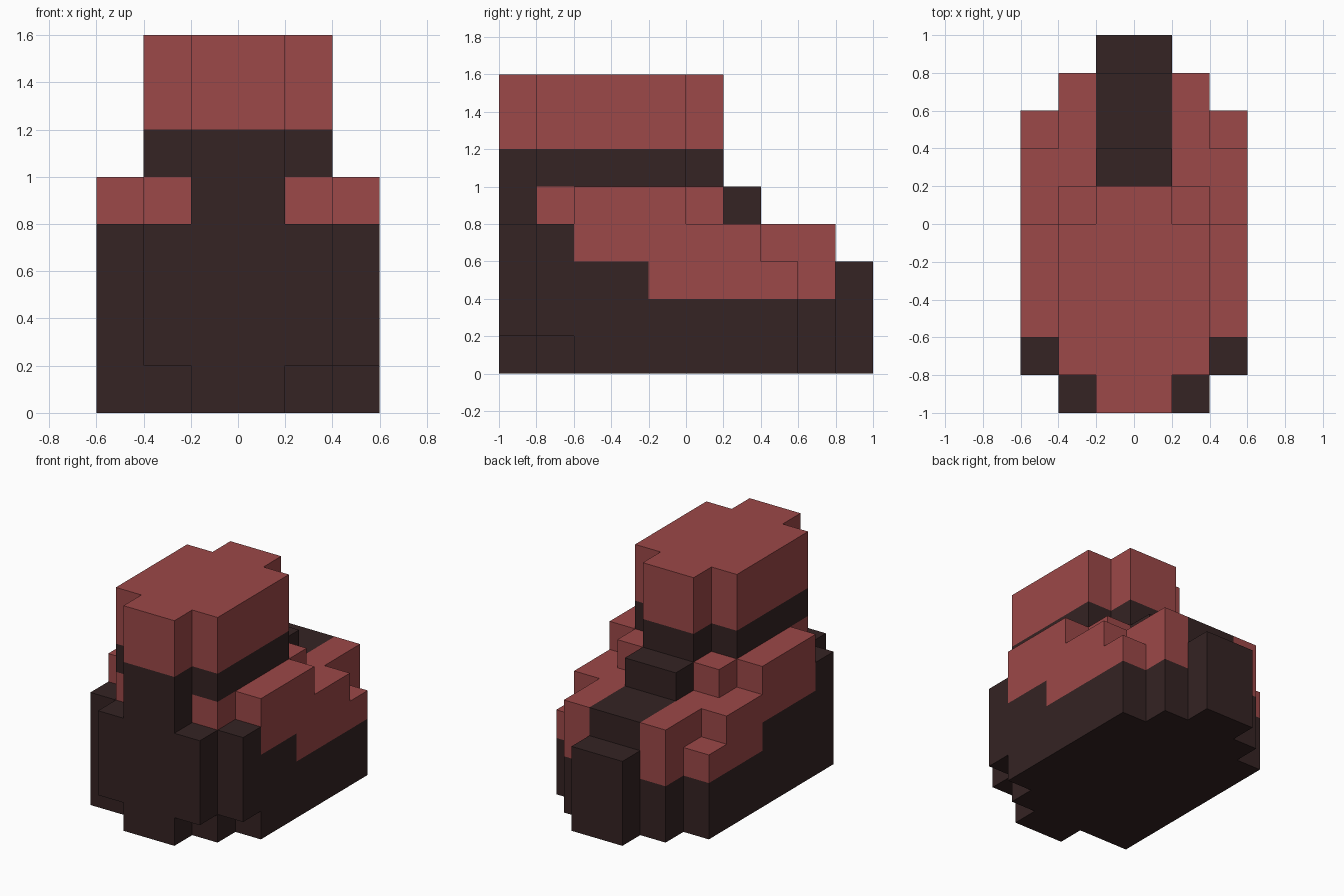
import bpy, bmesh, math

cube = bpy.data.objects.get("Cube")
if cube:
    bpy.data.objects.remove(cube, do_unlink=True)

UNIT = 0.2  # size of one block


def material(name, rgb):
    m = bpy.data.materials.new(name)
    m.use_nodes = True
    m.diffuse_color = (*rgb, 1)
    bsdf = m.node_tree.nodes["Principled BSDF"]
    bsdf.inputs["Base Color"].default_value = (*rgb, 1)
    bsdf.inputs["Roughness"].default_value = 0.9
    return m


RED = material("brick red", (0.332, 0.065, 0.065))
DARK = material("dark brown", (0.035, 0.0168, 0.0168))


def box(x, y, z):
    """Grid cells filling the given block ranges."""
    return {(i, j, k) for i in range(*x) for j in range(*y) for k in range(*z)}


def mirror(cells):
    return {(-1 - i, j, k) for i, j, k in cells}


MID, INNER, OUTER = (-1, 1), (1, 2), (2, 3)  # strips across the width


def layer(z, mid, inner):
    """A cross-shaped slab: long centre strip and shorter inner strips."""
    side = box(INNER, inner, z)
    return box(MID, mid, z) | side | mirror(side)


def side_base(foot, step):
    """Dark lower flank; foot is its front at ground level, step the colour step."""
    return (box(INNER, (-4, 4), (0, 1)) | box(INNER, (-5, 4), (1, 2))
            | box(INNER, (-5, -3), (2, 4))
            | box(OUTER, (foot, 3), (0, 1)) | box(OUTER, (-4, 3), (1, 2))
            | box(OUTER, (-4, -3), (2, 4)) | box(OUTER, (-3, step), (2, 3)))


def side_shell(step):
    """Red upper flank, stepping down toward the back."""
    return (box(INNER, (-3, 4), (2, 4)) | box(INNER, (-4, 1), (4, 5))
            | box(OUTER, (step, 3), (2, 3)) | box(OUTER, (-3, 2), (3, 4))
            | box(OUTER, (-3, 0), (4, 5)))


# Centre spine, stepping down toward the back
spine = (box(MID, (-5, 5), (0, 3)) | box(MID, (-5, 4), (3, 4))
         | box(MID, (-5, 2), (4, 5)))

parts = {
    "lower_body": (spine | side_base(-3, -1) | mirror(side_base(-4, 0)), DARK),
    "left_shell": (side_shell(-1), RED),
    "right_shell": (mirror(side_shell(0)), RED),
    "neck": (layer((5, 6), (-5, 1), (-4, 0)), DARK),
    "cap": (layer((6, 8), (-5, 1), (-4, 0)), RED),
}
solid = set().union(*(cells for cells, _ in parts.values()))


def build(name, cells, mat):
    """Skin the cells with outer faces only, then merge flat areas."""
    bm = bmesh.new()
    for cell in sorted(cells):
        for axis in range(3):
            u, v = (axis + 1) % 3, (axis + 2) % 3
            for side in (0, 1):
                near = list(cell)
                near[axis] += 2 * side - 1
                if tuple(near) in solid:
                    continue
                ring = []
                for a, b in ((0, 0), (1, 0), (1, 1), (0, 1)):
                    p = list(cell)
                    p[axis] += side
                    p[u] += a
                    p[v] += b
                    ring.append(bm.verts.new([c * UNIT for c in p]))
                bm.faces.new(ring if side else ring[::-1])
    bmesh.ops.remove_doubles(bm, verts=bm.verts, dist=0.001)
    bmesh.ops.dissolve_limit(bm, angle_limit=math.radians(1),
                             verts=bm.verts, edges=bm.edges)
    mesh = bpy.data.meshes.new(name)
    bm.to_mesh(mesh)
    bm.free()
    mesh.materials.append(mat)
    bpy.context.collection.objects.link(bpy.data.objects.new(name, mesh))


for part, (cells, mat) in parts.items():
    build(part, cells, mat)
